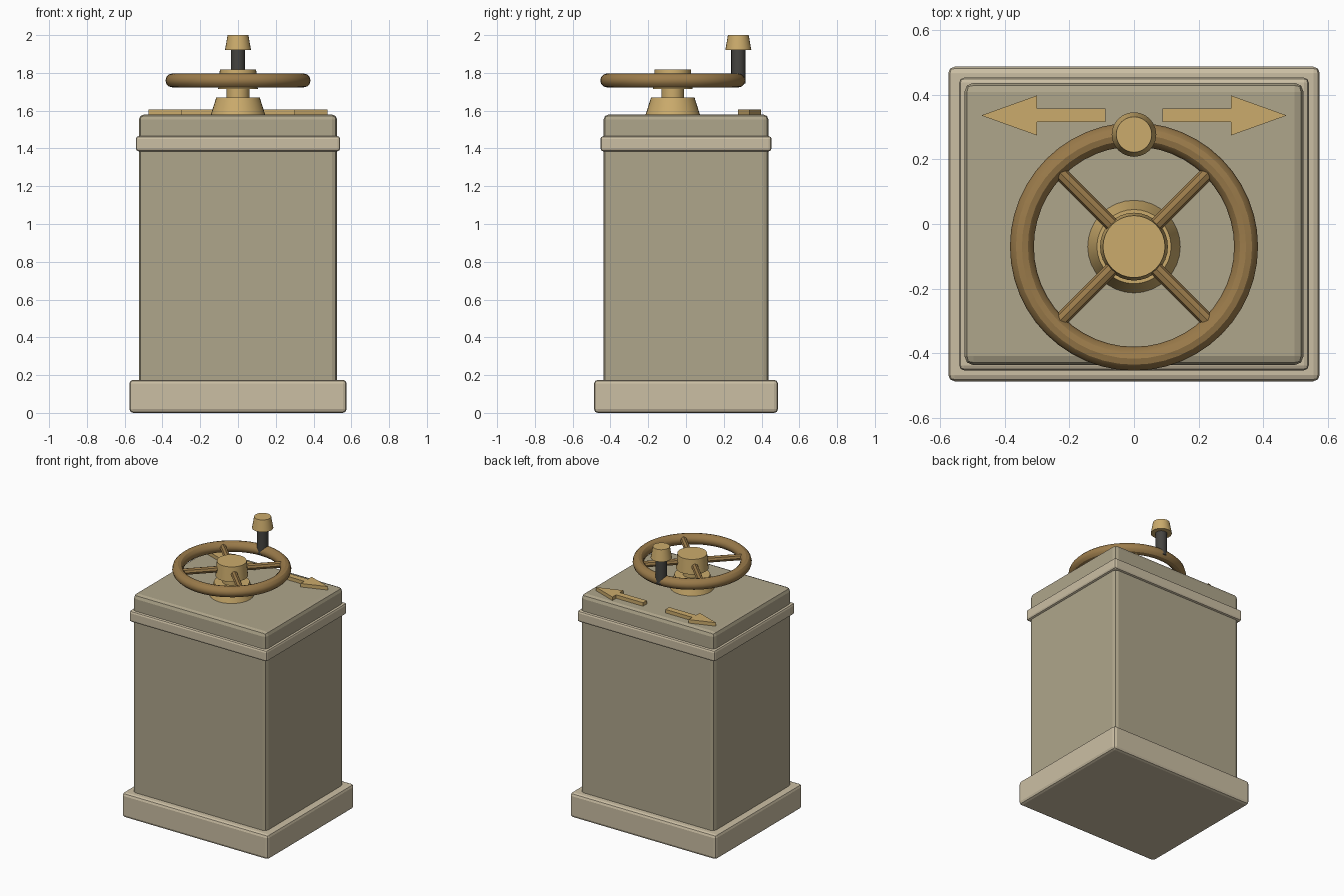
import bpy, bmesh, math

if "Cube" in bpy.data.objects:
    bpy.data.objects.remove(bpy.data.objects["Cube"])

def material(name, rgb):
    m = bpy.data.materials.new(name)
    m.diffuse_color = (*rgb, 1)
    m.use_nodes = True
    m.node_tree.nodes["Principled BSDF"].inputs["Base Color"].default_value = m.diffuse_color
    return m

STONE = material("stone", (0.43, 0.38, 0.26))
TRIM = material("pale_trim", (0.60, 0.52, 0.37))
BRASS = material("brass", (0.60, 0.41, 0.15))
BRONZE = material("bronze", (0.33, 0.20, 0.07))
DARK = material("dark_metal", (0.06, 0.058, 0.052))
WX, WY, WZ = 0.0, -0.07, 1.76   # wheel centre

def finish(name, mat, smooth=True):
    ob = bpy.context.object
    ob.name = name
    ob.data.materials.append(mat)
    if smooth:
        bpy.ops.object.shade_smooth_by_angle(angle=math.radians(30))
    return ob

def box(name, hx, hy, z0, z1, bevel, mat):
    bpy.ops.mesh.primitive_cube_add(size=1, location=(0, 0, (z0 + z1) / 2))
    bpy.context.object.scale = (2 * hx, 2 * hy, z1 - z0)
    bpy.ops.object.transform_apply(location=False, rotation=False, scale=True)
    ob = finish(name, mat, False)
    mod = ob.modifiers.new("bevel", 'BEVEL')
    mod.width, mod.segments = bevel, 2
    return ob

def cone(name, y, z0, z1, r0, r1, mat, sides=32):
    bpy.ops.mesh.primitive_cone_add(vertices=sides, radius1=r0, radius2=r1,
                                    depth=z1 - z0, location=(WX, y, (z0 + z1) / 2))
    return finish(name, mat)

# Pedestal: column, plinth, collar
box("column", 0.525, 0.437, 0.005, 1.58, 0.028, STONE)
box("plinth", 0.575, 0.487, 0.0, 0.175, 0.02, TRIM)
box("collar", 0.541, 0.453, 1.385, 1.465, 0.015, TRIM)

# Wheel mount and hub
cone("wheel_mount", WY, 1.575, 1.67, 0.145, 0.115, BRASS)
cone("wheel_shaft", WY, 1.66, 1.74, 0.06, 0.06, BRASS)
cone("wheel_hub", WY, 1.715, 1.818, 0.105, 0.096, BRASS)

# Wheel rim
bpy.ops.mesh.primitive_torus_add(location=(WX, WY, WZ), major_radius=0.347, minor_radius=0.037,
                                 major_segments=48, minor_segments=12)
finish("wheel_rim", BRONZE)

# Four diagonal spokes
for i in range(4):
    a = math.radians(45 + 90 * i)
    r0, r1 = 0.06, 0.325
    mid = (r0 + r1) / 2
    bpy.ops.mesh.primitive_cylinder_add(
        vertices=8, radius=0.022, depth=r1 - r0,
        location=(WX + mid * math.cos(a), WY + mid * math.sin(a), WZ + 0.005),
        rotation=(0, math.pi / 2, a))
    finish(f"wheel_spoke_{i + 1}", BRONZE, False)

# Crank handle on the rim
cone("handle_post", 0.277, 1.745, 1.93, 0.038, 0.038, DARK, 16)
cone("handle_knob", 0.277, 1.92, 2.0, 0.069, 0.055, BRASS, 24)

# Direction arrows on the top, mirrored left and right
PROFILE = [(0.088, -0.021), (0.30, -0.021), (0.30, -0.062), (0.473, 0),
           (0.30, 0.062), (0.30, 0.021), (0.088, 0.021)]
for side, s in (("left", -1), ("right", 1)):
    bm = bmesh.new()
    face = bm.faces.new([bm.verts.new((s * x, 0.336 + y, 1.575)) for x, y in PROFILE])
    top = bmesh.ops.extrude_face_region(bm, geom=[face])["geom"]
    bmesh.ops.translate(bm, vec=(0, 0, 0.03),
                        verts=[v for v in top if isinstance(v, bmesh.types.BMVert)])
    bmesh.ops.recalc_face_normals(bm, faces=bm.faces)
    me = bpy.data.meshes.new(f"arrow_{side}")
    bm.to_mesh(me)
    bm.free()
    me.materials.append(BRASS)
    bpy.context.collection.objects.link(bpy.data.objects.new(f"arrow_{side}", me))
